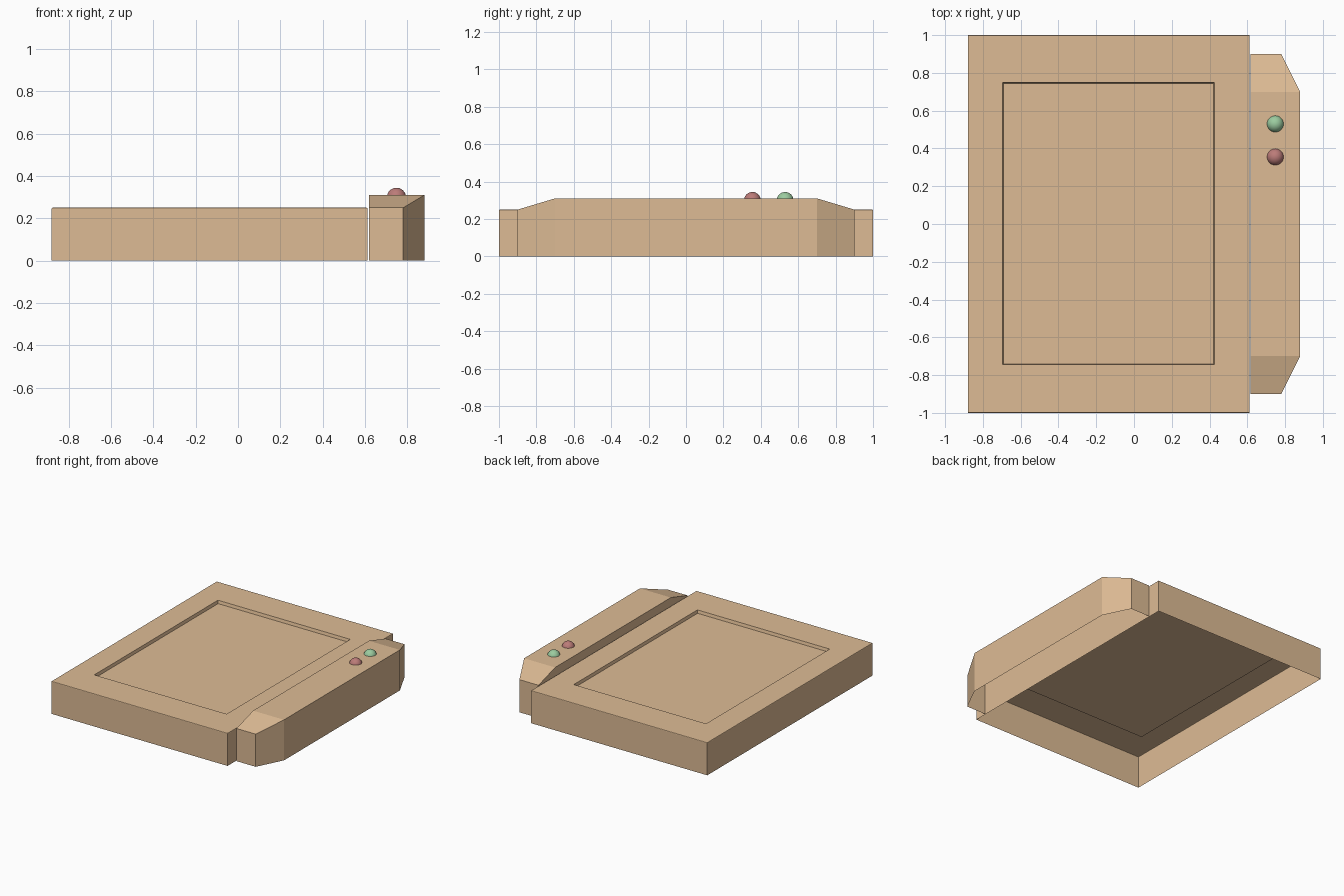
import bpy, bmesh

if "Cube" in bpy.data.objects:
    bpy.data.objects.remove(bpy.data.objects["Cube"])


def material(name, rgb):
    m = bpy.data.materials.new(name)
    m.diffuse_color = (*rgb, 1)
    m.use_nodes = True
    m.node_tree.nodes["Principled BSDF"].inputs["Base Color"].default_value = m.diffuse_color
    return m


TAN = material("tan", (0.73, 0.50, 0.30))
GREEN = material("green", (0.33, 0.60, 0.35))
RED = material("red", (0.50, 0.20, 0.19))


def make_object(name, bm, mat):
    mesh = bpy.data.meshes.new(name)
    bm.to_mesh(mesh)
    bm.free()
    ob = bpy.data.objects.new(name, mesh)
    bpy.context.collection.objects.link(ob)
    mesh.materials.append(mat)
    return ob


# Main body: thin shell, open underneath, with a shallow recessed panel on top
X0, X1, H = -0.88, 0.612, 0.25
bm = bmesh.new()


def ring(x0, x1, y0, y1, z):
    return [bm.verts.new((x, y, z)) for x, y in
            ((x0, y0), (x1, y0), (x1, y1), (x0, y1))]


rings = [
    ring(X0, X1, -1, 1, 0),
    ring(X0, X1, -1, 1, H),
    ring(-0.695, 0.425, -0.745, 0.75, H),
    ring(-0.69, 0.42, -0.74, 0.745, H - 0.023),
]
for a, b in zip(rings, rings[1:]):
    for i in range(4):
        j = (i + 1) % 4
        bm.faces.new((a[i], a[j], b[j], b[i]))
bm.faces.new(rings[-1])
# Small softened edge around the top rim
rim = [e for e in bm.edges
       if all(v in rings[1] for v in e.verts)]
bmesh.ops.bevel(bm, geom=rim, offset=0.005, segments=2, profile=0.5,
                affect='EDGES')
make_object("body", bm, TAN)

# Side control bar: open-bottomed shell with chamfered and sloping ends
bm = bmesh.new()
XI, XM, XO = 0.618, 0.78, 0.88
outline = [(XI, -0.9, 0.25), (XM, -0.9, 0.25), (XO, -0.7, 0.31),
           (XO, 0.7, 0.31), (XM, 0.9, 0.25), (XI, 0.9, 0.25),
           (XI, 0.7, 0.31), (XI, -0.7, 0.31)]
low = [bm.verts.new((x, y, 0)) for x, y, z in outline]
top = [bm.verts.new(p) for p in outline]
for i in range(8):
    j = (i + 1) % 8
    bm.faces.new((low[i], low[j], top[j], top[i]))
for ids in ((0, 1, 2, 7), (7, 2, 3, 6), (6, 3, 4, 5)):
    bm.faces.new([top[i] for i in ids])
make_object("control_bar", bm, TAN)

# Round buttons set into the bar
for name, y, mat in (("green_button", 0.53, GREEN), ("red_button", 0.355, RED)):
    bm = bmesh.new()
    bmesh.ops.create_uvsphere(bm, u_segments=32, v_segments=16, radius=0.045)
    for f in bm.faces:
        f.smooth = True
    make_object(name, bm, mat).location = (0.748, y, 0.299)
